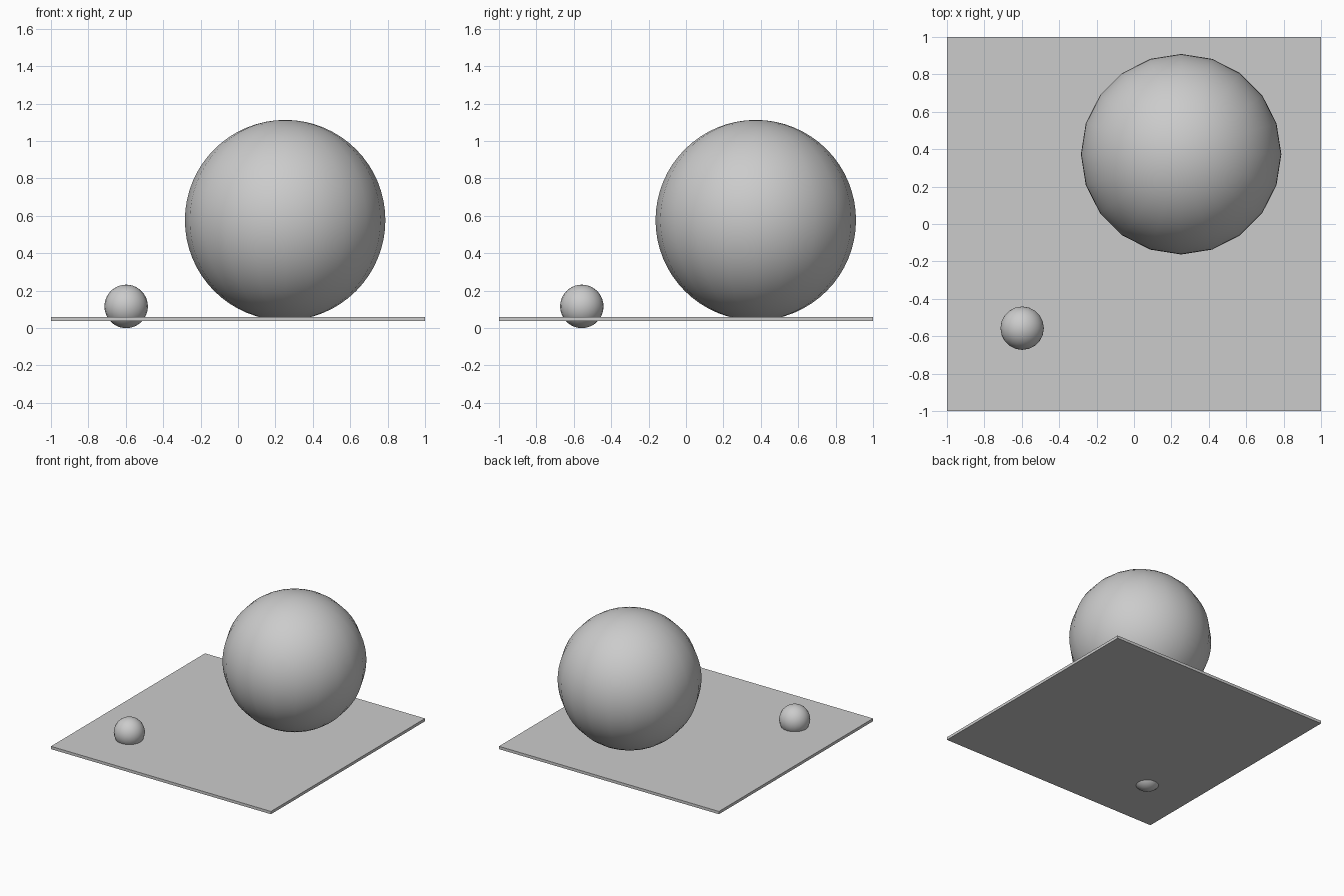
import bpy

if "Cube" in bpy.data.objects:
    bpy.data.objects.remove(bpy.data.objects["Cube"])


def ball(name, radius, location, segments, rings):
    bpy.ops.mesh.primitive_uv_sphere_add(segments=segments, ring_count=rings,
                                         radius=radius, location=location)
    obj = bpy.context.object
    obj.name = name
    bpy.ops.object.shade_smooth()
    return obj


# Thin square base plate
bpy.ops.mesh.primitive_cube_add(size=1, location=(0, 0, 0.049))
plate = bpy.context.object
plate.name = "base_plate"
plate.scale = (2, 2, 0.023)
bpy.ops.object.transform_apply(location=False, rotation=False, scale=True)

# Large ball resting on the plate, small ball sunk through it
ball("large_ball", 0.536, (0.252, 0.373, 0.577), 20, 32)
ball("small_ball", 0.116, (-0.598, -0.557, 0.116), 20, 32)
